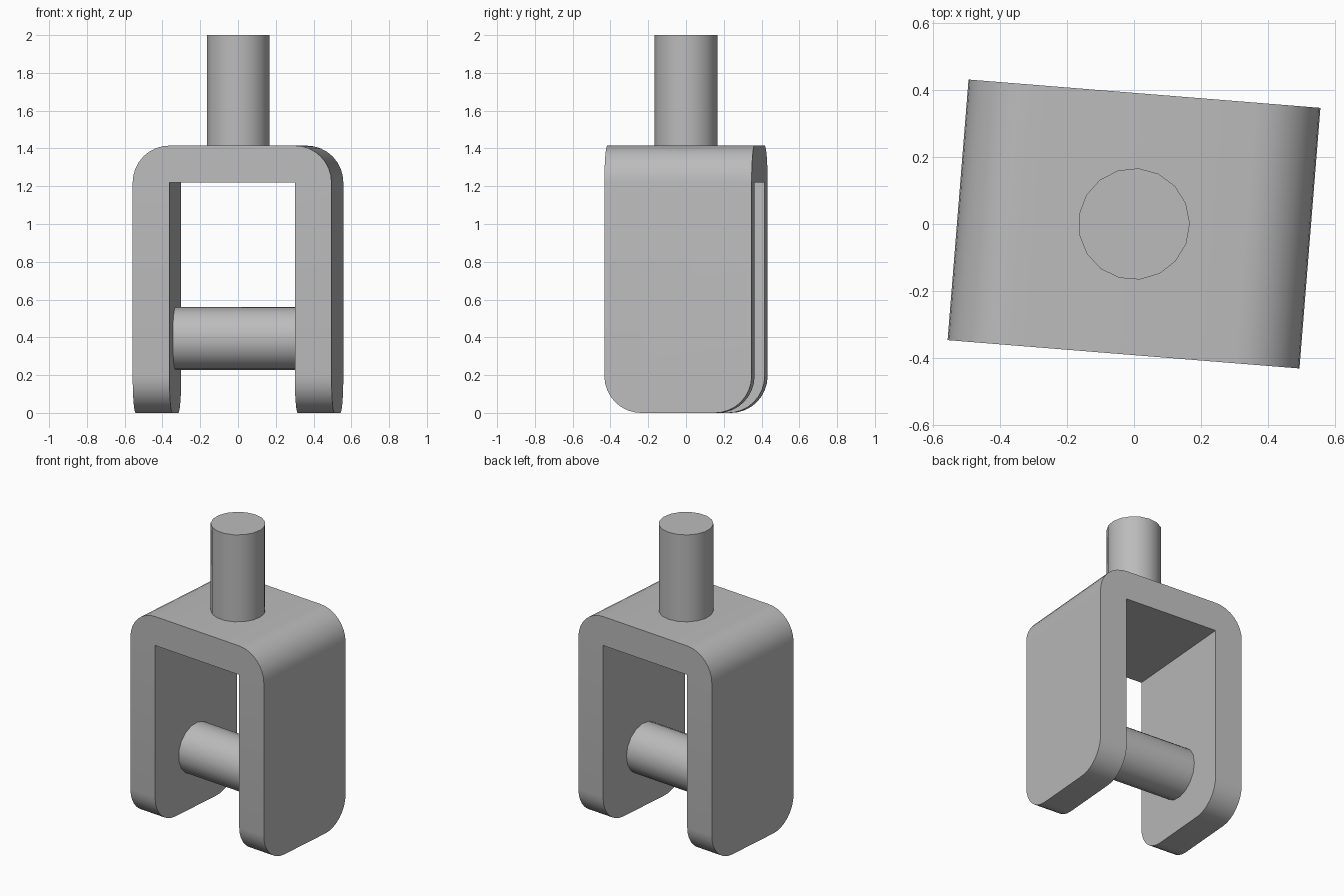
import bpy, bmesh, math
from mathutils import Matrix

cube = bpy.data.objects.get("Cube")
if cube:
    bpy.data.objects.remove(cube, do_unlink=True)

TURN = Matrix.Rotation(math.radians(-4.6), 4, 'Z')
HALF_W, HALF_D, WALL, TOP = 0.528, 0.391, 0.195, 1.415
RADIUS = 0.167

grey = bpy.data.materials.new("plain_grey")
grey.use_nodes = True
colour = (0.5, 0.5, 0.5, 1)
grey.diffuse_color = colour
grey.node_tree.nodes["Principled BSDF"].inputs["Base Color"].default_value = colour


def finish(name, bm):
    """Turn a bmesh into a smooth-shaded object with sharp edges kept."""
    bmesh.ops.recalc_face_normals(bm, faces=bm.faces)
    mesh = bpy.data.meshes.new(name)
    bm.to_mesh(mesh)
    bm.free()
    mesh.materials.append(grey)
    obj = bpy.data.objects.new(name, mesh)
    bpy.context.collection.objects.link(obj)
    obj.matrix_world = TURN
    bpy.ops.object.select_all(action='DESELECT')
    obj.select_set(True)
    bpy.context.view_layer.objects.active = obj
    bpy.ops.object.shade_smooth_by_angle(angle=math.radians(35))
    return obj


def rod(name, length, matrix, sides):
    bm = bmesh.new()
    bmesh.ops.create_cone(bm, cap_ends=True, segments=sides, radius1=RADIUS,
                          radius2=RADIUS, depth=length, matrix=matrix)
    return finish(name, bm)


# Fork: an upside-down U extruded front to back, with rounded shoulders and feet
inner = HALF_W - WALL
outline = [(-HALF_W, 0), (-HALF_W, TOP), (HALF_W, TOP), (HALF_W, 0),
           (inner, 0), (inner, TOP - WALL), (-inner, TOP - WALL), (-inner, 0)]
bm = bmesh.new()
face = bm.faces.new([bm.verts.new((x, -HALF_D, z)) for x, z in outline])
side = bmesh.ops.extrude_face_region(bm, geom=[face])["geom"]
bmesh.ops.translate(bm, vec=(0, 2 * HALF_D, 0),
                    verts=[v for v in side if isinstance(v, bmesh.types.BMVert)])


def is_rounded(edge):
    a, b = (v.co for v in edge.verts)
    shoulder = min(a.z, b.z) > TOP - 0.01 and abs(a.x - b.x) < 0.01
    foot = max(a.z, b.z) < 0.01 and abs(a.y - b.y) < 0.01
    return shoulder or foot


bmesh.ops.bevel(bm, geom=[e for e in bm.edges if is_rounded(e)], offset=WALL,
                offset_type='OFFSET', segments=8, profile=0.5, affect='EDGES')
finish("fork", bm)

# Stem standing on the fork
stem_base = TOP - 0.05
rod("stem", 2 - stem_base, Matrix.Translation((0, 0, (2 + stem_base) / 2)), 17)

# Cross pin between the two legs
rod("cross_pin", 2 * inner + 0.02,
    Matrix.Translation((0, 0, 0.393)) @ Matrix.Rotation(math.pi / 2, 4, 'Y'), 17)
